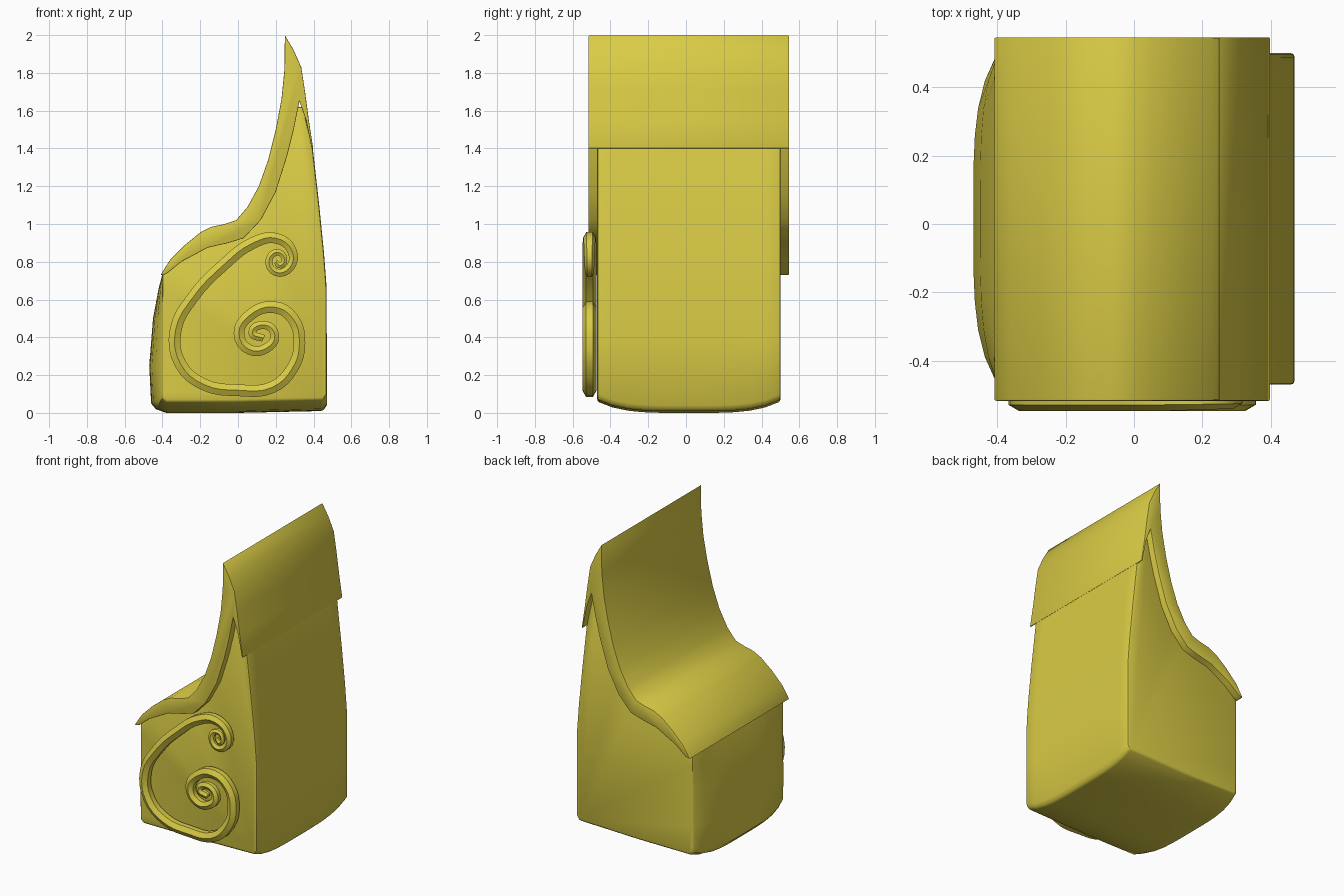
import bpy, bmesh

if "Cube" in bpy.data.objects:
    bpy.data.objects.remove(bpy.data.objects["Cube"])

mat = bpy.data.materials.new("yellow")
mat.diffuse_color = (0.70, 0.60, 0.06, 1)
mat.use_nodes = True
mat.node_tree.nodes["Principled BSDF"].inputs["Base Color"].default_value = mat.diffuse_color


def finish(ob, angle=0.6):
    ob.data.materials.append(mat)
    bpy.ops.object.select_all(action='DESELECT')
    ob.select_set(True)
    bpy.context.view_layer.objects.active = ob
    if ob.type == 'CURVE' or ob.modifiers:
        bpy.ops.object.convert(target='MESH')
    bpy.ops.object.shade_smooth_by_angle(angle=angle)


def loft(name, sections, bevel=0.0):
    """Skin equal-length closed sections and cap both ends."""
    bm = bmesh.new()
    rings = [[bm.verts.new(p) for p in s] for s in sections]
    for a, b in zip(rings, rings[1:]):
        n = len(a)
        for i in range(n):
            j = (i + 1) % n
            bm.faces.new((a[i], a[j], b[j], b[i]))
    bm.faces.new(rings[0])
    bm.faces.new(rings[-1])
    bmesh.ops.recalc_face_normals(bm, faces=bm.faces)
    me = bpy.data.meshes.new(name)
    bm.to_mesh(me)
    bm.free()
    ob = bpy.data.objects.new(name, me)
    bpy.context.collection.objects.link(ob)
    if bevel:
        m = ob.modifiers.new("bevel", 'BEVEL')
        m.width, m.segments, m.limit_method, m.angle_limit = bevel, 2, 'ANGLE', 0.8
    finish(ob)
    return ob


# Sweeping upper outline, from the left lip up to the tip
sweep = [(-.41, .73), (-.36, .81), (-.28, .89), (-.2, .955), (-.14, .985), (-.07, 1.0),
         (-.01, 1.02), (.05, 1.09), (.11, 1.20), (.16, 1.34), (.2, 1.5), (.23, 1.66),
         (.246, 1.82), (.248, 2.0)]

# Main block: left side and underside bulge towards the middle
top = [(x + .03, z - .025) for x, z in sweep[1:11]]
right = [(.30, 1.62), (.345, 1.62), (.396, 1.4), (.43, 1.1), (.455, .85), (.468, .68), (.47, .4), (.47, .04)]
sections = []
for i in range(13):
    t = -1 + i / 6
    s = abs(t) ** 4
    k = 1 - s
    left = [(-.40 - w * k, z) for w, z in
            ((.035, .02), (.06, .05), (.07, .25), (.05, .5), (.02, .66), (0, .735))]
    ring = left + top + right + [(.45, .01), (0, 0), (-.38, 0)]
    sections.append([(x, .015 + t * .485, z + (.06 * s if z < .1 else 0)) for x, z in ring])
loft("main_block", sections, 0.012)

# Overhanging cap that follows the sweep and wraps the pointed top
cap = sweep + [(.295, 1.92), (.335, 1.83), (.355, 1.7), (.375, 1.55), (.398, 1.4), (.39, 1.4),
               (.36, 1.55), (.325, 1.65), (.295, 1.5), (.26, 1.36), (.2, 1.17), (.12, 1.02),
               (.03, .925), (-.05, .90), (-.16, .875), (-.3, .80), (-.38, .735)]


def cap_section(y):
    return [(x, y, z) for x, z in cap]


loft("sweeping_cap", [cap_section(-.517), cap_section(.546)], 0.016)

# Raised double scroll on the front face: (x, z, thickness)
path = [(.20, .80, .4), (.225, .78, .5), (.245, .815, .5), (.21, .85, .55), (.165, .81, .6),
        (.20, .745, .65), (.275, .77, .7), (.285, .86, .8), (.20, .925, .9), (.08, .90, 1),
        (-.08, .78, 1), (-.24, .61, 1), (-.33, .44, 1), (-.305, .26, 1), (-.18, .15, 1),
        (0, .12, 1), (.18, .135, 1), (.29, .24, 1), (.325, .37, 1), (.29, .50, 1),
        (.19, .56, 1), (.06, .515, .95), (.005, .42, .9), (.06, .335, .85), (.155, .345, .8),
        (.195, .41, .75), (.145, .465, .7), (.075, .425, .7), (.135, .395, .6)]
cu = bpy.data.curves.new("front_scroll", 'CURVE')
cu.dimensions = '3D'
cu.bevel_depth, cu.bevel_resolution = 0.036, 1
cu.use_fill_caps = True
sp = cu.splines.new('BEZIER')
sp.resolution_u = 4
sp.bezier_points.add(len(path) - 1)
for bp, (x, z, r) in zip(sp.bezier_points, path):
    bp.co = (x, -.511, z)
    bp.radius = r
    bp.handle_left_type = bp.handle_right_type = 'AUTO'
scroll = bpy.data.objects.new("front_scroll", cu)
bpy.context.collection.objects.link(scroll)
finish(scroll, 0.9)
